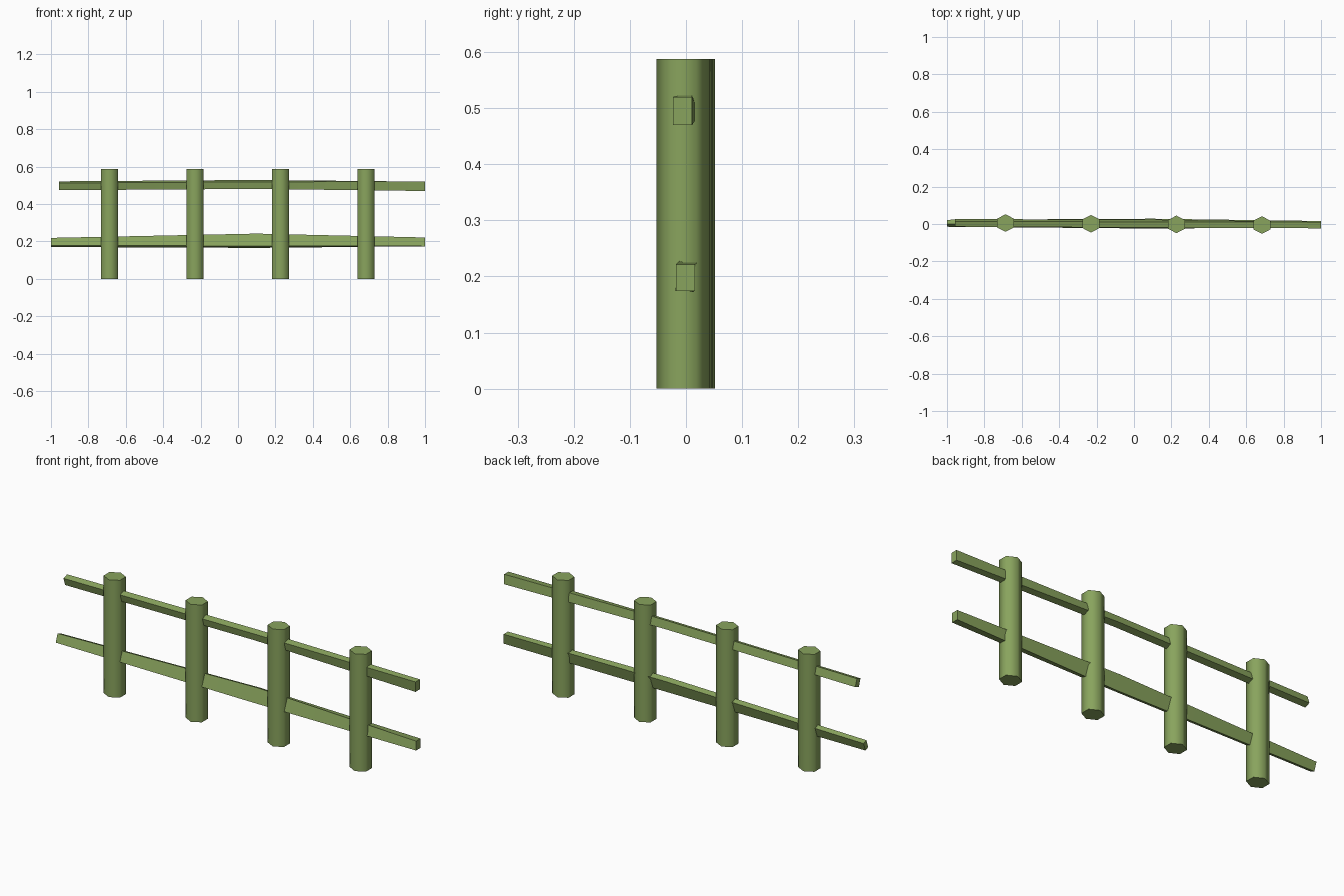
import bpy, bmesh
from math import cos, sin, pi, radians

cube = bpy.data.objects.get("Cube")
if cube:
    bpy.data.objects.remove(cube, do_unlink=True)

green = bpy.data.materials.new("moss green")
green.use_nodes = True
colour = (0.25, 0.37, 0.11, 1)
green.diffuse_color = colour
green.node_tree.nodes["Principled BSDF"].inputs["Base Color"].default_value = colour


def loft(name, rings, smooth_angle):
    """Skin a row of matching rings and cap both ends."""
    bm = bmesh.new()
    loops = [[bm.verts.new(p) for p in ring] for ring in rings]
    n = len(loops[0])
    for a, b in zip(loops, loops[1:]):
        for i in range(n):
            j = (i + 1) % n
            bm.faces.new((a[i], a[j], b[j], b[i]))
    bm.faces.new(loops[0][::-1])
    bm.faces.new(loops[-1])
    bmesh.ops.recalc_face_normals(bm, faces=bm.faces)
    mesh = bpy.data.meshes.new(name)
    bm.to_mesh(mesh)
    bm.free()
    mesh.materials.append(green)
    obj = bpy.data.objects.new(name, mesh)
    bpy.context.collection.objects.link(obj)
    bpy.ops.object.select_all(action="DESELECT")
    obj.select_set(True)
    bpy.context.view_layer.objects.active = obj
    bpy.ops.object.shade_smooth_by_angle(angle=radians(smooth_angle))
    return obj


# Four hexagonal posts, each a touch further forward than the last
POST_HEIGHT = 0.588
for k in range(4):
    x, y = -0.687 + 0.457 * k, 0.005 - 0.0035 * k
    hexagon = [(x + 0.052 * cos(pi / 6 + i * pi / 3),
                y + 0.047 * sin(pi / 6 + i * pi / 3)) for i in range(6)]
    loft(f"post_{k + 1}", [[(px, py, z) for px, py in hexagon]
                           for z in (0, POST_HEIGHT)], 70)


def rail(name, sections):
    """Hand-cut rail: each section is x, y, z, depth, height, twist."""
    rings = []
    for x, y, z, depth, height, twist in sections:
        c, s = cos(radians(twist)), sin(radians(twist))
        ring = []
        for u, v in ((-1, -1), (1, -1), (1, 1), (-1, 1)):
            dy, dz = u * depth / 2, v * height / 2
            ring.append((x, y + c * dy - s * dz, z + s * dy + c * dz))
        rings.append(ring)
    loft(name, rings, 40)


# Rails twist slightly along their length, in opposite directions
rail("upper_rail", [(-0.957, 0.006, 0.498, 0.030, 0.040, 18),
                    (0.10, 0.002, 0.505, 0.032, 0.040, 18),
                    (1.0, -0.006, 0.495, 0.034, 0.050, 0)])
rail("lower_rail", [(-1.0, 0.004, 0.195, 0.024, 0.043, -20),
                    (0.10, 0.002, 0.204, 0.028, 0.071, -22),
                    (1.0, -0.001, 0.198, 0.034, 0.047, 0)])
